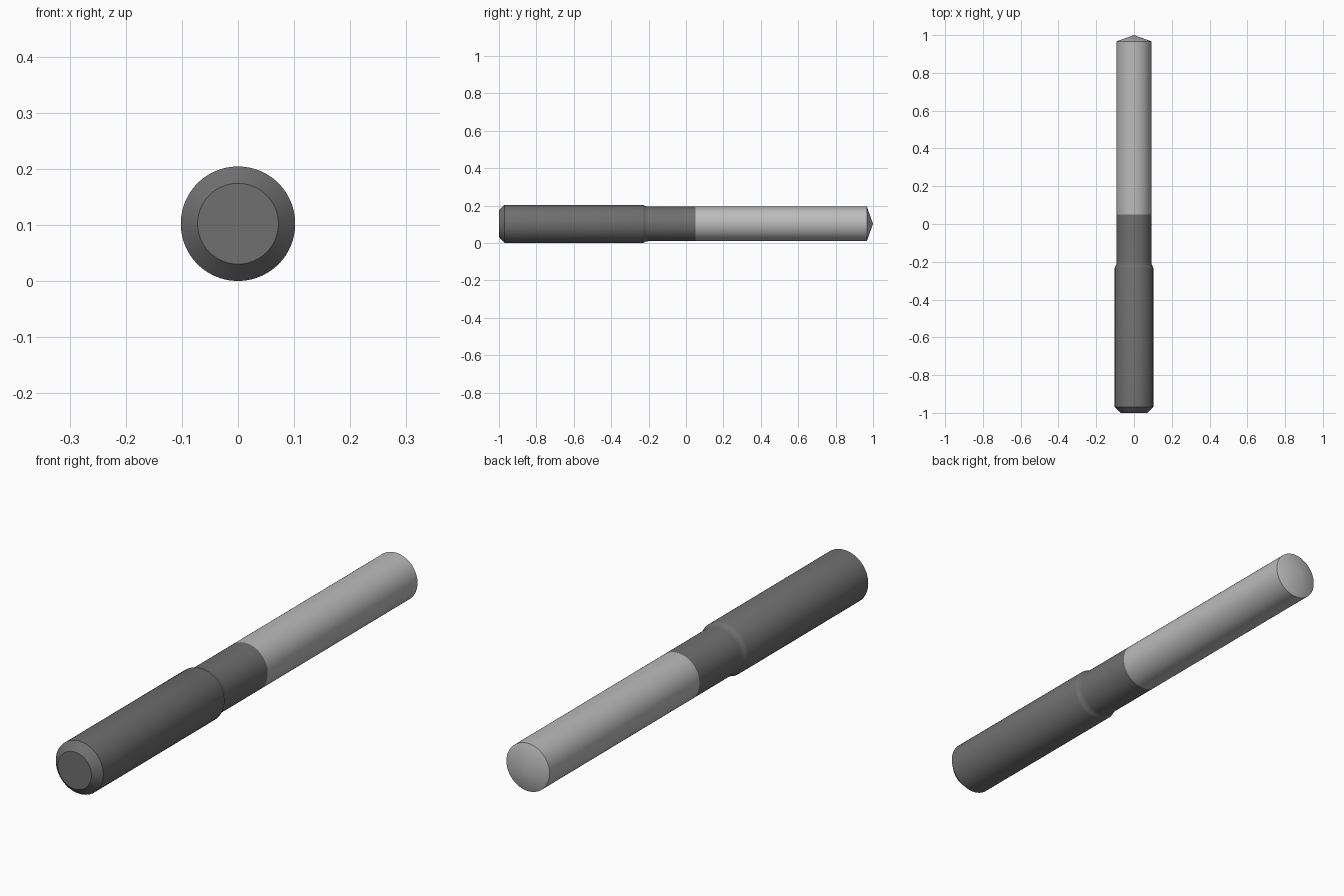
import bpy, bmesh, math
from mathutils import Matrix

if "Cube" in bpy.data.objects:
    bpy.data.objects.remove(bpy.data.objects["Cube"])

AXIS_Z = 0.102
SEGMENTS = 96


def grey(name, value):
    mat = bpy.data.materials.new(name)
    mat.diffuse_color = (value, value, value, 1)
    mat.use_nodes = True
    mat.node_tree.nodes["Principled BSDF"].inputs["Base Color"].default_value = mat.diffuse_color
    return mat


def turned_part(name, profile, mat):
    """Spin a (y, radius) profile around the long axis."""
    bm = bmesh.new()
    verts = [bm.verts.new((r, y, 0)) for y, r in profile]
    edges = [bm.edges.new(pair) for pair in zip(verts, verts[1:])]
    bmesh.ops.spin(bm, geom=verts + edges, cent=(0, 0, 0), axis=(0, 1, 0),
                   angle=math.tau, steps=SEGMENTS, use_duplicate=False)
    bmesh.ops.remove_doubles(bm, verts=bm.verts, dist=1e-5)
    bmesh.ops.recalc_face_normals(bm, faces=bm.faces)
    # make sure normals point away from the axis
    if sum(f.normal.x * f.calc_center_median().x for f in bm.faces) < 0:
        bmesh.ops.reverse_faces(bm, faces=bm.faces)
    bmesh.ops.transform(bm, matrix=Matrix.Translation((0, 0, AXIS_Z)), verts=bm.verts)
    mesh = bpy.data.meshes.new(name)
    bm.to_mesh(mesh)
    bm.free()
    mesh.materials.append(mat)
    obj = bpy.data.objects.new(name, mesh)
    bpy.context.collection.objects.link(obj)
    bpy.context.view_layer.objects.active = obj
    bpy.ops.object.select_all(action='DESELECT')
    obj.select_set(True)
    bpy.ops.object.shade_smooth_by_angle(angle=math.radians(30))
    return obj


dark = grey("dark_steel", 0.16)
light = grey("light_steel", 0.50)

# Chamfered shank, rounded shoulder and narrower neck
turned_part("shank", [(-1, 0), (-1, 0.072), (-0.97, 0.102), (-0.232, 0.102),
                      (-0.226, 0.1), (-0.22, 0.096), (-0.212, 0.0935),
                      (-0.2, 0.0925), (0.05, 0.0925)], dark)

# Bright cutting rod with a shallow conical tip
turned_part("rod", [(0.05, 0.0925), (0.967, 0.0925), (1, 0)], light)
